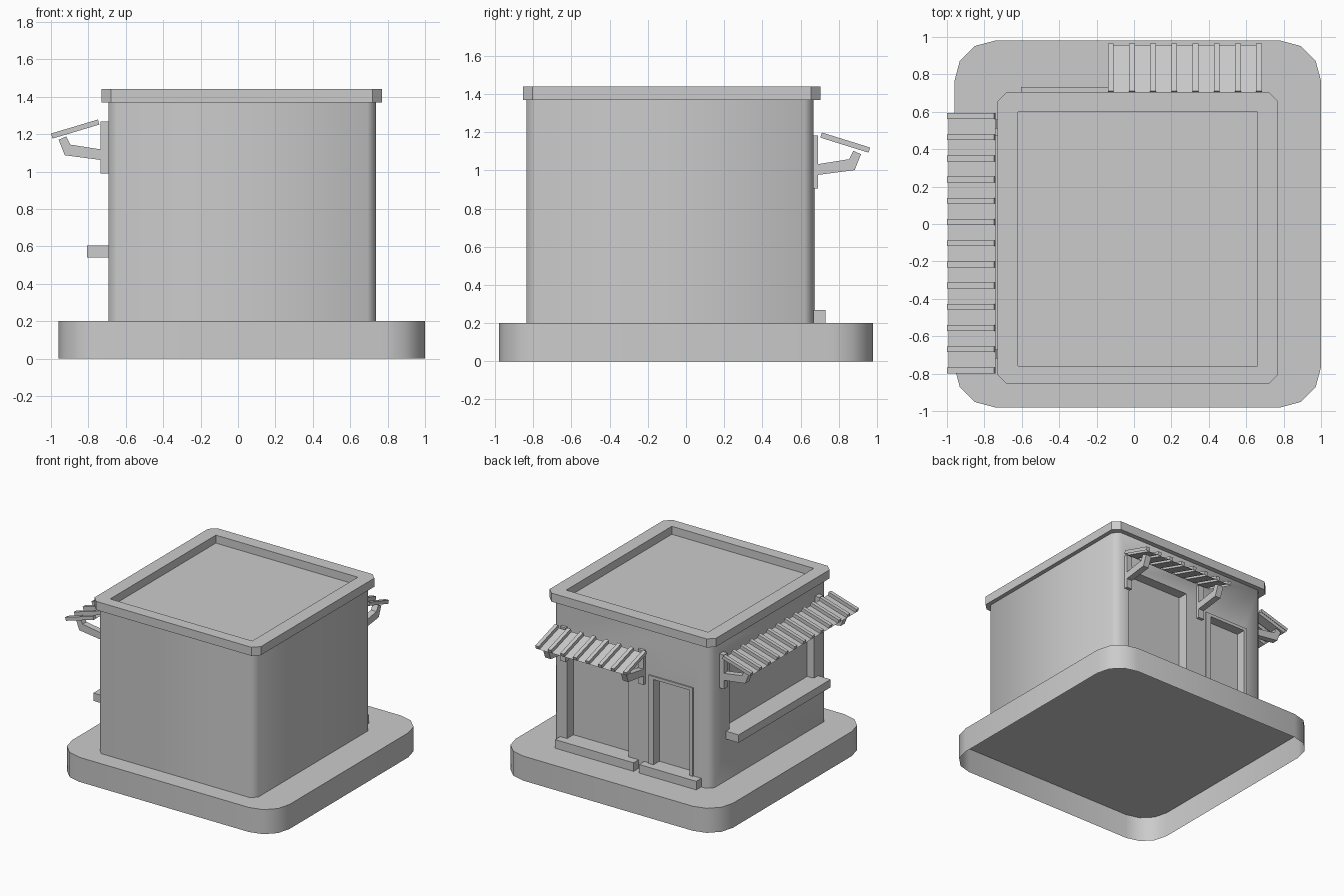
import bpy, bmesh, math
from mathutils import Vector

if "Cube" in bpy.data.objects:
    bpy.data.objects.remove(bpy.data.objects["Cube"])


def make(name, bm, smooth=None):
    bmesh.ops.recalc_face_normals(bm, faces=bm.faces)
    me = bpy.data.meshes.new(name)
    bm.to_mesh(me)
    bm.free()
    ob = bpy.data.objects.new(name, me)
    bpy.context.collection.objects.link(ob)
    if smooth:
        activate(ob)
        bpy.ops.object.shade_smooth_by_angle(angle=math.radians(smooth))
    return ob


def activate(ob):
    bpy.ops.object.select_all(action='DESELECT')
    ob.select_set(True)
    bpy.context.view_layer.objects.active = ob


def prism(name, pts, vec, bottom=True, smooth=None):
    """Extrude a closed 3D outline along vec."""
    bm = bmesh.new()
    a = [bm.verts.new(p) for p in pts]
    b = [bm.verts.new(Vector(p) + Vector(vec)) for p in pts]
    n = len(pts)
    for i in range(n):
        j = (i + 1) % n
        bm.faces.new((a[i], a[j], b[j], b[i]))
    bm.faces.new(b)
    if bottom:
        bm.faces.new(a[::-1])
    return make(name, bm, smooth)


def box(name, x0, x1, y0, y1, z0, z1):
    return prism(name, [(x0, y0, z0), (x1, y0, z0), (x1, y1, z0), (x0, y1, z0)],
                 (0, 0, z1 - z0))


def round_rect(x0, x1, y0, y1, z, r, seg):
    pts = []
    corners = [(x1 - r, y1 - r), (x0 + r, y1 - r), (x0 + r, y0 + r), (x1 - r, y0 + r)]
    for k, (cx, cy) in enumerate(corners):
        for s in range(seg + 1):
            a = math.pi / 2 * (k + s / seg)
            pts.append((cx + r * math.cos(a), cy + r * math.sin(a), z))
    return pts


def cut(ob, *dims):
    cutter = box("cutter", *dims)
    mod = ob.modifiers.new("cut", 'BOOLEAN')
    mod.operation = 'DIFFERENCE'
    mod.solver = 'EXACT'
    mod.object = cutter
    activate(ob)
    bpy.ops.object.modifier_apply(modifier=mod.name)
    bpy.data.objects.remove(cutter)


# Plinth, open underneath
prism("plinth", round_rect(-0.96, 1.0, -0.98, 0.98, 0, 0.215, 3), (0, 0, 0.2),
      bottom=False, smooth=40)

# Walls with recessed door, shop window and serving window
walls = prism("walls", round_rect(-0.693, 0.737, -0.835, 0.667, 0.2, 0.045, 1), (0, 0, 1.17))
cut(walls, -0.505, -0.18, 0.60, 0.8, 0.27, 0.965)
cut(walls, 0.05, 0.606, 0.585, 0.8, 0.27, 1.08)
cut(walls, -0.9, -0.63, -0.66, 0.43, 0.60, 1.16)
activate(walls)
bpy.ops.object.shade_smooth_by_angle(angle=math.radians(50))

# Roof slab with sunken deck
roof = prism("roof", round_rect(-0.73, 0.77, -0.855, 0.705, 1.37, 0.05, 1), (0, 0, 0.07))
cut(roof, -0.62, 0.66, -0.76, 0.60, 1.375, 1.6)

# Door frame
box("door_jamb_left", -0.533, -0.505, 0.65, 0.677, 0.2, 0.99)
box("door_jamb_right", -0.18, -0.135, 0.65, 0.677, 0.2, 0.99)
box("door_lintel", -0.505, -0.18, 0.65, 0.677, 0.965, 0.99)

# Steps and serving shelf
box("door_step", -0.605, -0.09, 0.66, 0.732, 0.2, 0.27)
box("window_step", -0.04, 0.667, 0.66, 0.732, 0.2, 0.27)
box("serving_shelf", -0.807, -0.68, -0.71, 0.475, 0.54, 0.604)


def awning(name, place, u0, count, d0, d1, z0, z1):
    """Ribbed sheet: place maps (along wall, outward, up) to the world."""
    pitch, w, t = 0.1133, 0.031, 0.028
    slope = Vector((d1 - d0, z1 - z0)).normalized()
    down = Vector((slope.y, -slope.x)) * t
    prof = []
    for i in range(count):
        u = u0 + i * pitch
        prof += [(u, 0), (u, 1), (u + w, 1), (u + w, 0)]
    bm = bmesh.new()
    rows = []
    for d, z in ((d0, z0), (d1, z1)):
        rows.append([bm.verts.new(place(u, d + down.x * (1 - k), z + down.y * (1 - k)))
                     for u, k in prof])
    a, b = rows
    for i in range(len(prof) - 1):
        bm.faces.new((a[i], a[i + 1], b[i + 1], b[i]))
    for i in range(0, len(prof), 4):
        bm.faces.new(a[i:i + 4])
        bm.faces.new(b[i:i + 4][::-1])
    make(name, bm)


def bracket(name, place, u, d, z):
    """Wall plate plus a kinked arm; d, z is the foot of the plate face."""
    w = 0.05
    vec = place(u + w, 0, 0) - place(u, 0, 0)
    plate = [(-0.03, 0), (0.015, 0), (0.015, 0.277), (-0.03, 0.277)]
    arm = [(0, 0.07), (0.207, 0.097), (0.24, 0.18), (0.2, 0.198), (0.178, 0.154), (0, 0.126)]
    for part, shape in (("plate", plate), ("arm", arm)):
        prism(name + "_" + part, [place(u, d + p, z + q) for p, q in shape], vec)


def on_back(u, d, z):
    return Vector((u, d, z))


def on_left(u, d, z):
    return Vector((-d, u, z))


# Awnings and their brackets
awning("back_awning", on_back, -0.14, 8, 0.712, 0.965, 1.199, 1.12)
awning("left_awning", on_left, -0.798, 13, 0.749, 1.0, 1.278, 1.203)
for i, u in enumerate((-0.1, 0.6)):
    bracket(f"back_bracket_{i}", on_back, u, 0.677, 0.905)
for i, u in enumerate((-0.72, 0.51)):
    bracket(f"left_bracket_{i}", on_left, u, 0.719, 0.99)
